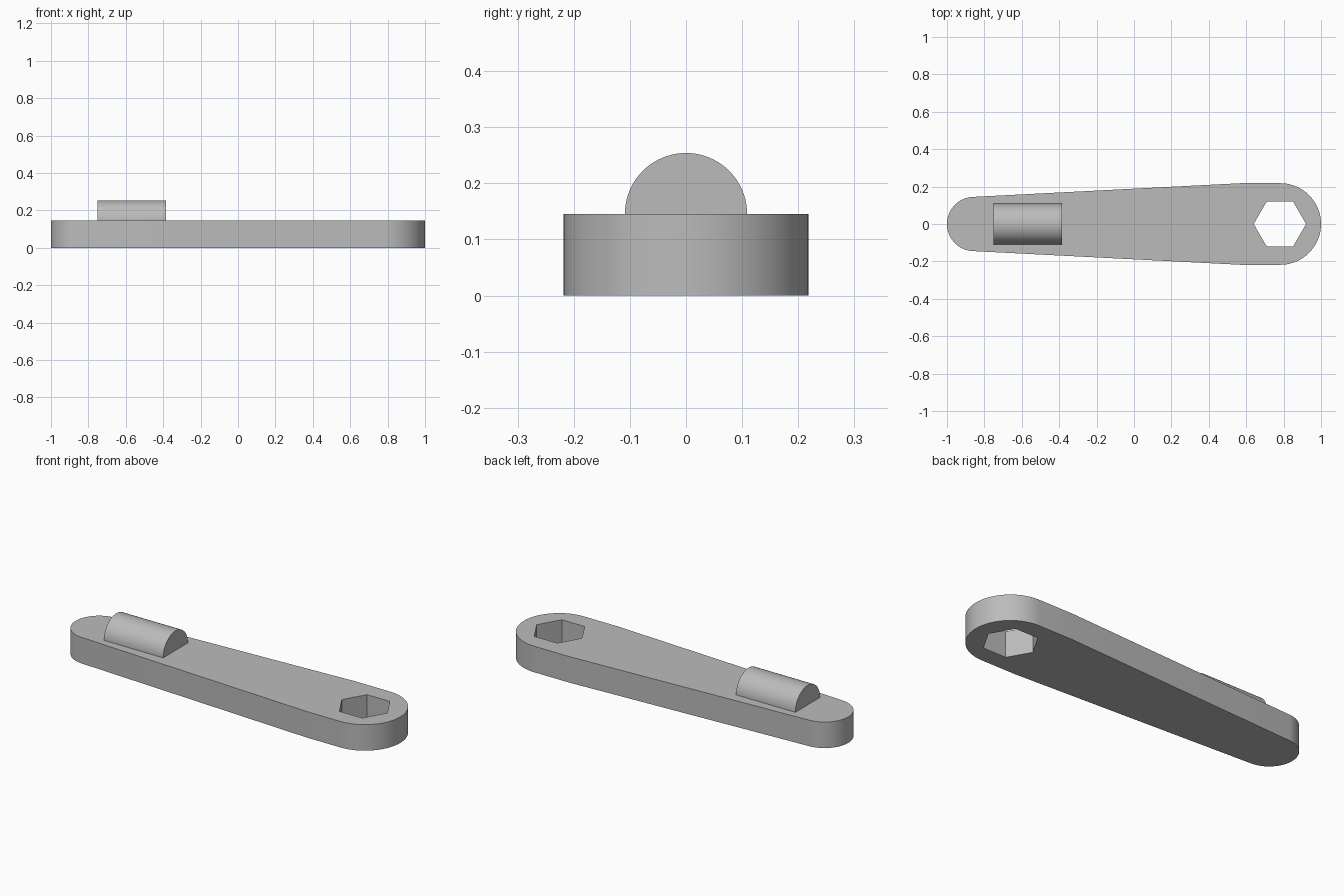
import bpy
import bmesh
from math import cos, sin, pi, radians
from mathutils import Vector

cube = bpy.data.objects.get("Cube")
if cube:
    bpy.data.objects.remove(cube, do_unlink=True)

THICK = 0.145
GREY = (0.5, 0.5, 0.5, 1)

grey = bpy.data.materials.new("plain grey")
grey.use_nodes = True
grey.diffuse_color = GREY
grey.node_tree.nodes["Principled BSDF"].inputs["Base Color"].default_value = GREY


def arc(cx, radius, start, end, steps):
    """Points on an arc centred on the x axis."""
    angles = [start + (end - start) * i / steps for i in range(steps + 1)]
    return [(cx + radius * cos(a), radius * sin(a)) for a in angles]


def prism(name, loops, height):
    """Extrude closed outlines upward from z = 0; inner loops become holes."""
    bm = bmesh.new()
    edges = []
    for loop in loops:
        verts = [bm.verts.new((x, y, 0)) for x, y in loop]
        edges += [bm.edges.new((v, verts[i - 1])) for i, v in enumerate(verts)]
    bmesh.ops.triangle_fill(bm, edges=edges, use_beauty=True)
    top = bmesh.ops.extrude_face_region(bm, geom=bm.faces[:], use_keep_orig=True)
    moved = [g for g in top["geom"] if isinstance(g, bmesh.types.BMVert)]
    bmesh.ops.translate(bm, verts=moved, vec=Vector((0, 0, height)))
    bmesh.ops.recalc_face_normals(bm, faces=bm.faces[:])
    mesh = bpy.data.meshes.new(name)
    bm.to_mesh(mesh)
    bm.free()
    mesh.materials.append(grey)
    obj = bpy.data.objects.new(name, mesh)
    bpy.context.collection.objects.link(obj)
    bpy.ops.object.select_all(action="DESELECT")
    obj.select_set(True)
    bpy.context.view_layer.objects.active = obj
    bpy.ops.object.shade_smooth_by_angle(angle=radians(30))
    return obj


# Tapered lever: wide rounded end, short parallel shoulder, narrow rounded end
outline = (arc(0.782, 0.218, -pi / 2, pi / 2, 40) + [(0.57, 0.218)]
           + arc(-0.855, 0.145, pi / 2 + 0.05, 3 * pi / 2 - 0.05, 40)
           + [(0.57, -0.218)])
hex_hole = arc(0.78, 0.14, 0, 2 * pi, 6)[:-1]
prism("lever_arm", [outline, hex_hole], THICK)

# Half-round grip lying along the lever, sunk slightly into its top
sink = 0.01
grip_profile = arc(0, 0.109, 0, pi, 40) + [(-0.109, -sink), (0.109, -sink)]
grip = prism("half_round_grip", [grip_profile], 0.365)
grip.rotation_euler = (pi / 2, 0, pi / 2)
grip.location = (-0.75, 0, THICK)
